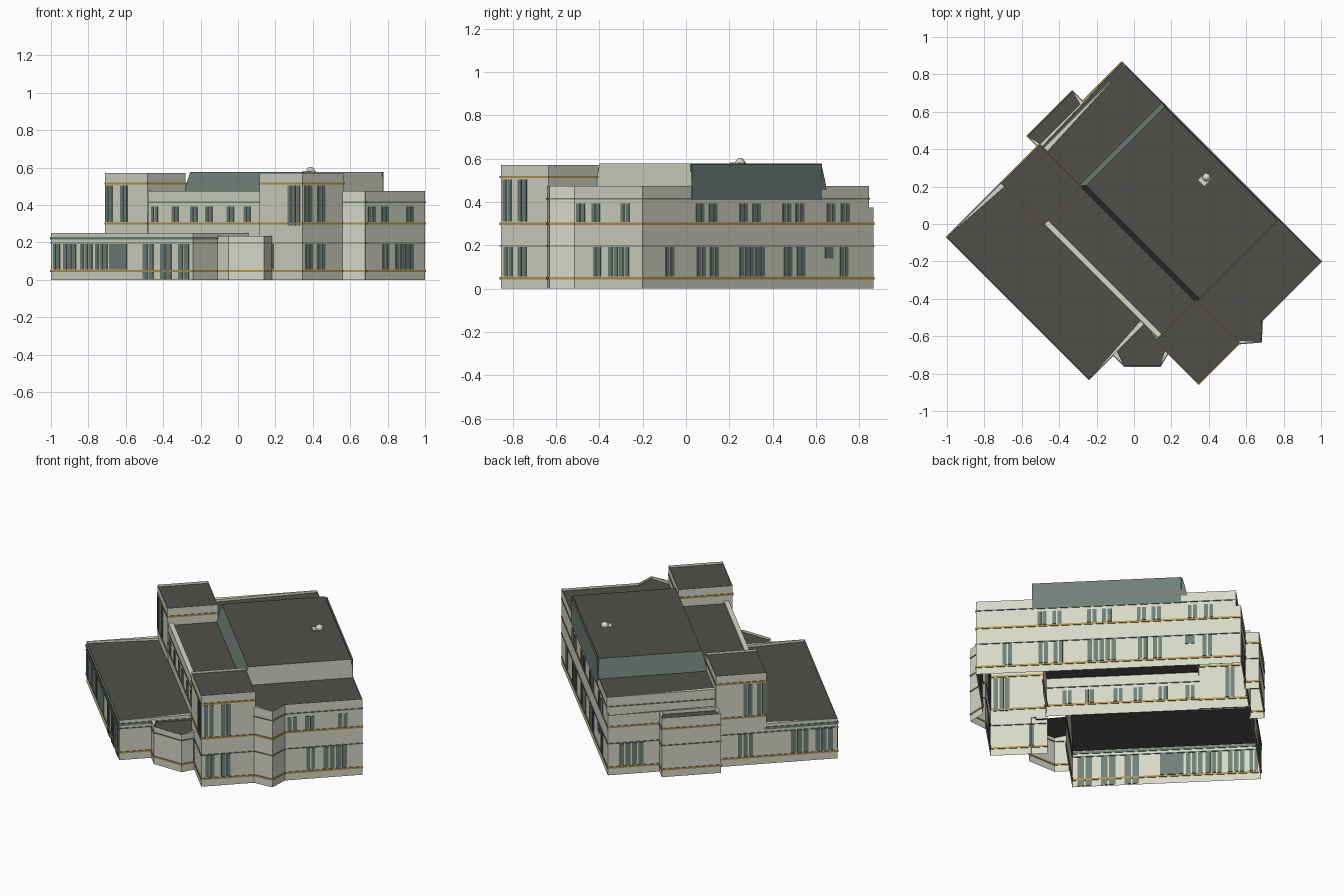
import bpy, bmesh, math
from mathutils import Vector

cube = bpy.data.objects.get("Cube")
if cube:
    bpy.data.objects.remove(cube, do_unlink=True)


def material(name, rgb):
    m = bpy.data.materials.new(name)
    m.use_nodes = True
    m.diffuse_color = (*rgb, 1)
    m.node_tree.nodes["Principled BSDF"].inputs["Base Color"].default_value = (*rgb, 1)
    return m


MATS = [material("cream_render", (0.67, 0.69, 0.58)),
        material("dark_roof", (0.08, 0.078, 0.07)),
        material("grey_green_glass", (0.165, 0.216, 0.19)),
        material("ochre_trim", (0.45, 0.29, 0.08))]
CREAM, ROOF, GLASS, OCHRE = range(4)


def finish(name, bm):
    mesh = bpy.data.meshes.new(name)
    bm.to_mesh(mesh)
    bm.free()
    for m in MATS:
        mesh.materials.append(m)
    ob = bpy.data.objects.new(name, mesh)
    bpy.context.collection.objects.link(ob)
    return ob


def world(a, b, z=0.0):
    # The plan is drawn on diagonal axes: a = x - y, b = x + y
    return Vector(((a + b) / 2, (b - a) / 2, z))


def rect(a0, a1, b0, b1):
    return [(a0, b0), (a1, b0), (a1, b1), (a0, b1)]


def slab(bm, p, q, z0, z1, mat, t=0.008):
    # Thin plate straddling a wall that runs from p to q
    d = (q - p).normalized() * t / 2
    n = Vector((d.y, -d.x, 0))
    ring = [p + n, q + n, q - n, p - n]
    lo = [bm.verts.new((v.x, v.y, z0)) for v in ring]
    hi = [bm.verts.new((v.x, v.y, z1)) for v in ring]
    faces = [bm.faces.new(hi), bm.faces.new(lo[::-1])]
    for i in range(4):
        j = (i + 1) % 4
        faces.append(bm.faces.new((lo[i], lo[j], hi[j], hi[i])))
    for f in faces:
        f.material_index = mat


def block(name, pts, top, bases, trims=(), rim=0.028, foot=None, wall_mats=None):
    # Open-bottomed walls, a parapet rim and a sunken roof; base None = no wall
    bm = bmesh.new()
    n = len(pts)
    foot = foot or pts
    hi = [bm.verts.new(world(*p, top)) for p in pts]
    roof = bm.faces.new(hi)
    for i, base in enumerate(bases):
        if base is None:
            continue
        j = (i + 1) % n
        lo = [bm.verts.new(world(*foot[k], base)) for k in (i, j)]
        f = bm.faces.new((lo[0], lo[1], hi[j], hi[i]))
        f.material_index = wall_mats[i] if wall_mats else CREAM
    if rim:
        bmesh.ops.inset_region(bm, faces=[roof], thickness=rim, use_even_offset=True)
        bmesh.ops.inset_region(bm, faces=[roof], thickness=0.0005, depth=-0.014,
                               use_even_offset=True)
    roof.material_index = ROOF
    finish(name, bm)
    # Horizontal trims around the walls
    bm = bmesh.new()
    for z0, z1, mat in trims:
        for i, base in enumerate(bases):
            if base is not None and z0 >= base:
                p, q = world(*pts[i]), world(*pts[(i + 1) % n])
                e = (q - p).normalized() * 0.003
                slab(bm, p - e, q + e, z0, z1, mat)
    if trims:
        finish(name + "_trims", bm)
    else:
        bm.free()


PLINTH = (0.042, 0.053, OCHRE)
SILL = (0.295, 0.306, OCHRE)
CROWN = (0.51, 0.521, OCHRE)
LINE1 = (0.194, 0.2, GLASS)
LINE2 = (0.412, 0.418, GLASS)
EAVES = (0.215, 0.23, GLASS)

# Building masses; wall bases run front-left, front-right, back-right, back-left
block("low_wing", rect(-0.93, 0.59, -1.07, -0.48), 0.25, [0, 0, None, 0],
      [PLINTH, LINE1, EAVES])
block("entrance_bay", [(0.59, -0.81), (0.71, -0.81), (0.9, -0.62), (0.87, -0.5), (0.59, -0.48)],
      0.235, [0, 0, 0, None, None], [PLINTH, LINE1])
block("main_block",
      [(-0.48, -0.48), (0.76, -0.48), (0.76, -0.08), (1.2, -0.08), (1.31, 0.05),
       (1.2, 0.17), (1.2, 0.8), (-0.89, 0.8), (-0.89, -0.08), (-0.48, -0.08)],
      0.475, [0.23, None, None, 0, 0, 0, 0, 0.36, None, None],
      [PLINTH, LINE1, SILL, LINE2])
block("back_ledge", rect(-0.93, -0.87, -0.08, 0.8), 0.375, [None, None, 0, 0],
      [PLINTH, LINE1, SILL], rim=0.018)
block("back_annex", rect(-1.04, -0.92, -0.1, 0.38), 0.37, [0, None, 0, 0],
      [PLINTH, LINE1, SILL], rim=0.022)
block("back_tower", rect(-0.93, -0.48, -0.49, -0.08), 0.57, [0.23, 0.45, 0.36, 0],
      [PLINTH, LINE1, SILL, CROWN])
block("front_tower", rect(0.74, 1.2, -0.51, -0.07), 0.57, [0, 0, 0.45, 0.23],
      [PLINTH, LINE1, SILL, CROWN])
block("raised_roof", rect(-0.46, 0.75, -0.05, 0.79), 0.577, [0.455] * 4, rim=0,
      foot=rect(-0.5, 0.75, -0.09, 0.803), wall_mats=[GLASS, CREAM, GLASS, GLASS])


def windows(name, wall, centres, width, z0, z1, panes=1):
    # wall = fixed diagonal coordinate ("a" or "b", value); centres are x positions
    axis, v = wall
    bm = bmesh.new()
    gap = 0.006
    w = (width - gap * (panes - 1)) / panes
    for c in centres:
        for k in range(panes):
            x0 = c - width / 2 + k * (w + gap)
            ends = [2 * x - v for x in (x0, x0 + w)]
            p, q = [world(v, e) if axis == "a" else world(e, v) for e in ends]
            slab(bm, p, q, z0, z1, GLASS)
    finish(name, bm)


LOW, MID, BACK, SIDE = ("b", -1.07), ("b", -0.48), ("b", 0.8), ("a", 1.2)
REAR = ("a", -0.93)
G0, G1, U0, U1 = 0.056, 0.192, 0.308, 0.392

# Low wing front
windows("wing_doors", LOW, [-0.48, -0.385, -0.29], 0.058, 0.005, 0.192, 2)
windows("wing_windows", LOW, [-0.9, -0.81, -0.73], 0.066, G0, G1, 3)
windows("wing_end_window", LOW, [-0.97], 0.035, G0, G1, 2)
windows("wing_panel", LOW, [-0.64], 0.095, G0, G1)
# Upper wall above the wing
windows("middle_windows", MID, [-0.445, -0.335, -0.235, -0.155, -0.04, 0.05], 0.036, U0, U1, 2)
# Towers
windows("back_tower_front_windows", ("b", -0.49), [-0.69, -0.61], 0.036, 0.31, 0.505, 2)
windows("back_tower_rear_windows", REAR, [-0.69, -0.635], 0.036, 0.31, 0.505, 2)
windows("front_tower_left_window", ("b", -0.51), [0.3], 0.065, 0.29, 0.505, 3)
windows("front_tower_left_slit", ("b", -0.51), [0.18], 0.02, G0, G1)
windows("front_tower_right_windows", SIDE, [0.375, 0.445], 0.04, 0.31, 0.505, 2)
windows("front_tower_ground_windows", SIDE, [0.38, 0.445], 0.038, G0, G1, 2)
# Right-hand side
windows("side_upper_windows", SIDE, [0.715, 0.785, 0.92], 0.038, U0, U1, 2)
windows("side_ground_window", SIDE, [0.89], 0.095, G0, G1, 4)
windows("side_narrow_window", SIDE, [0.79], 0.034, G0, G1, 2)
# Back-right long side
windows("long_side_upper_windows", BACK,
        [0.8 - y for y in (0.065, 0.125, 0.265, 0.325, 0.465, 0.525, 0.67, 0.735)],
        0.037, U0, U1, 2)
windows("long_side_ground_windows", BACK,
        [0.8 - y for y in (-0.075, 0.07, 0.13, 0.47, 0.53, 0.73)], 0.037, G0, G1, 2)
windows("long_side_wide_window", BACK, [0.495], 0.115, G0, G1, 5)
windows("long_side_hatch", BACK, [0.14], 0.038, 0.14, G1)
windows("long_side_cladding", BACK, [0.475], 0.6, 0.41, 0.576)
# Back-left side
windows("rear_wing_windows", REAR, [-0.845, -0.945], 0.07, G0, G1, 3)
windows("rear_tower_ground_window", REAR, [-0.625], 0.06, G0, G1, 3)
windows("rear_main_window", REAR, [-0.16], 0.1, G0, G1, 4)

# Roof dome on a small square base
bm = bmesh.new()
slab(bm, Vector((0.36, 0.22, 0)), Vector((0.4, 0.26, 0)), 0.575, 0.583, CREAM, 0.045)
finish("dome_base", bm)
bm = bmesh.new()
bmesh.ops.create_uvsphere(bm, u_segments=16, v_segments=10, radius=0.022)
bmesh.ops.translate(bm, verts=bm.verts, vec=(0.388, 0.25, 0.582))
for f in bm.faces:
    f.smooth = True
finish("roof_dome", bm)
